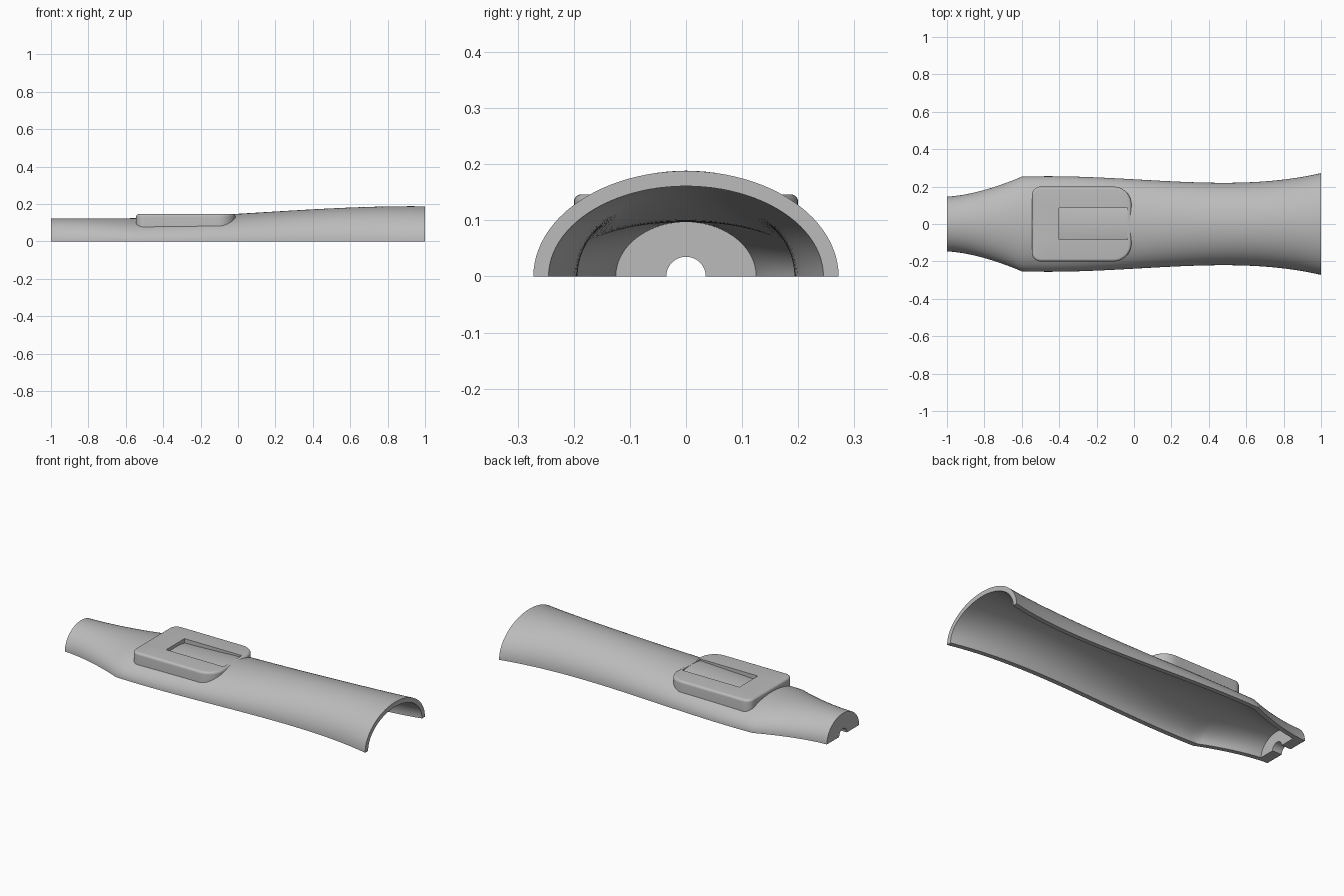
import bpy, bmesh, math

cube = bpy.data.objects.get("Cube")
if cube:
    bpy.data.objects.remove(cube, do_unlink=True)

WALL, HOLE, ARC = 0.027, 0.035, 48

grey = bpy.data.materials.new("plain grey")
grey.use_nodes = True
colour = (0.5, 0.5, 0.5, 1)
grey.diffuse_color = colour
grey.node_tree.nodes["Principled BSDF"].inputs["Base Color"].default_value = colour


def finish(name, bm):
    bmesh.ops.recalc_face_normals(bm, faces=bm.faces)
    mesh = bpy.data.meshes.new(name)
    bm.to_mesh(mesh)
    bm.free()
    mesh.materials.append(grey)
    obj = bpy.data.objects.new(name, mesh)
    bpy.context.collection.objects.link(obj)
    bpy.ops.object.select_all(action="DESELECT")
    obj.select_set(True)
    bpy.context.view_layer.objects.active = obj
    bpy.ops.object.shade_smooth_by_angle(angle=math.radians(20))
    return obj


def smooth_curve(points, x):
    """Polynomial through a few control points."""
    total = 0
    for i, (xi, yi) in enumerate(points):
        for j, (xj, _) in enumerate(points):
            if i != j:
                yi *= (x - xj) / (xi - xj)
        total += yi
    return total


WIDTH = [(-0.6, 0.253), (-0.4, 0.255), (0, 0.239), (0.4, 0.221), (1, 0.272)]
HEIGHT = [(-0.6, 0.124), (0, 0.148), (0.5, 0.177), (1, 0.188)]


def radii(x):
    """Outer half width and height of the shell at x."""
    if x < -0.6:
        return 0.147 + 0.106 * ((x + 1) / 0.4) ** 1.6, 0.124
    return smooth_curve(WIDTH, x), smooth_curve(HEIGHT, x)


def half_tube(name, stations):
    """Half-elliptic tube through stations (x, outer radii, inner radii)."""
    bm = bmesh.new()
    rings = []
    for x, outer, inner in stations:
        ring = []
        for (ry, rz), order in ((outer, 1), (inner, -1)):
            for k in range(ARC + 1)[::order]:
                a = math.pi * k / ARC
                z = rz * math.sin(a) if 0 < k < ARC else 0
                ring.append(bm.verts.new((x, ry * math.cos(a), z)))
        rings.append(ring)
    n = len(rings[0])
    for a, b in zip(rings, rings[1:]):
        for k in range(n):
            m = (k + 1) % n
            bm.faces.new((a[k], a[m], b[m], b[k]))
    for ring in (rings[0], rings[-1]):
        for k in range(ARC):
            bm.faces.new((ring[k], ring[k + 1], ring[n - 2 - k], ring[n - 1 - k]))
    return finish(name, bm)


# Flared shell with a narrowed neck
xs = [-1 + 0.4 * i / 16 for i in range(16)] + [-0.6 + 1.6 * i / 40 for i in range(41)]
half_tube("shell", [(x, radii(x), [r - WALL for r in radii(x)]) for x in xs])

# End plug with a half-round hole
half_tube("end_plug", [(x, [r - WALL for r in radii(x)], (HOLE, HOLE))
                       for x in (-1, -0.97, -0.94)])


# Raised frame on the top
X0, X1, HALF, TOP, EDGE = -0.545, -0.014, 0.2, 0.1465, 0.014


def outline(inset):
    """Rounded rectangle with larger corners toward +x."""
    corners = []
    for sx, sy, start in ((1, 1, 0), (-1, 1, 90), (-1, -1, 180), (1, -1, 270)):
        r = 0.095 if sx > 0 else 0.045
        cx = X1 - r if sx > 0 else X0 + r
        for k in range(11):
            a = math.radians(start + 9 * k)
            corners.append((cx + (r - inset) * math.cos(a),
                            sy * (HALF - r) + (r - inset) * math.sin(a)))
    points = []
    for i, (x, y) in enumerate(corners):
        nx, ny = corners[(i + 1) % len(corners)]
        steps = 12 if i % 11 == 10 else 1
        points += [(x + (nx - x) * s / steps, y + (ny - y) * s / steps)
                   for s in range(steps)]
    return points


def in_wall(x, y):
    """Height of the middle of the shell wall."""
    ry, rz = [r - WALL / 2 for r in radii(x)]
    return rz * math.sqrt(max(0, 1 - (y / ry) ** 2))


def add_ring(bm, points, z=None):
    return [bm.verts.new((x, y, in_wall(x, y) if z is None else z)) for x, y in points]


def bridge(bm, a, b):
    for k in range(len(a)):
        m = (k + 1) % len(a)
        bm.faces.new((a[k], a[m], b[m], b[k]))


def loop_edges(bm, ring):
    return [bm.edges.get((v, ring[(i + 1) % len(ring)])) for i, v in enumerate(ring)]


bm = bmesh.new()
outer = [add_ring(bm, outline(0))]
for k in range(6):
    a = math.radians(18 * k)
    outer.append(add_ring(bm, outline(EDGE * (1 - math.cos(a))),
                          TOP - EDGE * (1 - math.sin(a))))
for a, b in zip(outer, outer[1:]):
    bridge(bm, a, b)

# Rectangular window whose floor is the shell itself
window = []
sides = [(-0.4, -0.082), (-0.035, -0.082), (-0.035, 0.085), (-0.4, 0.085)]
for i, (x, y) in enumerate(sides):
    nx, ny = sides[(i + 1) % 4]
    window += [(x + (nx - x) * s / 8, y + (ny - y) * s / 8) for s in range(8)]
rim = add_ring(bm, window, TOP)
bridge(bm, rim, add_ring(bm, window))
bmesh.ops.triangle_fill(bm, use_beauty=True, normal=(0, 0, 1),
                        edges=loop_edges(bm, outer[-1]) + loop_edges(bm, rim))
finish("raised_frame", bm)
